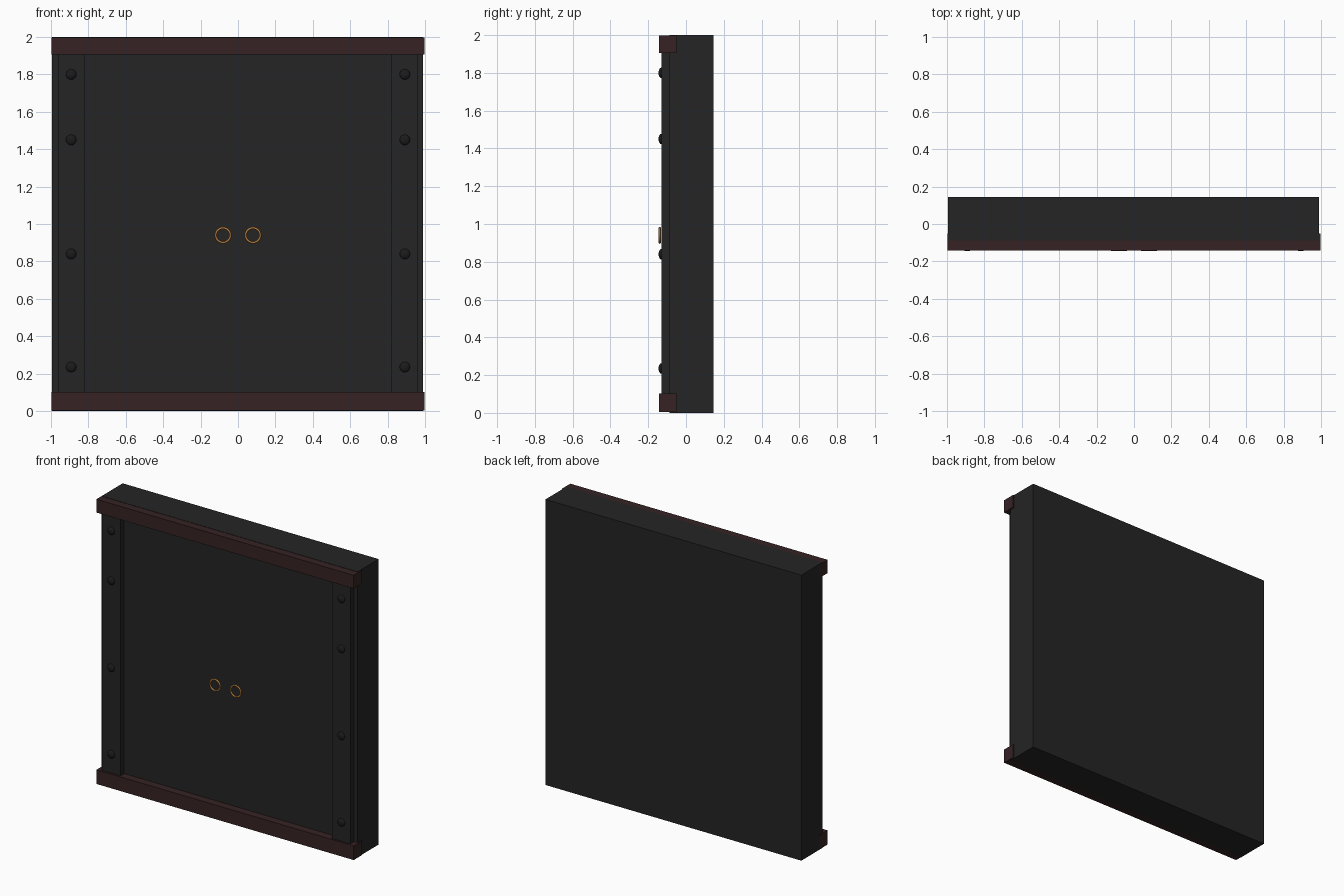
import bpy
import math

cube = bpy.data.objects.get("Cube")
if cube:
    bpy.data.objects.remove(cube, do_unlink=True)


def material(name, rgb, rough=0.6):
    m = bpy.data.materials.new(name)
    m.use_nodes = True
    m.diffuse_color = (*rgb, 1)
    node = m.node_tree.nodes["Principled BSDF"]
    node.inputs["Base Color"].default_value = (*rgb, 1)
    node.inputs["Roughness"].default_value = rough
    return m


charcoal = material("charcoal", (0.018, 0.018, 0.018))
black = material("rivet black", (0.011, 0.011, 0.011))
maroon = material("dark maroon", (0.037, 0.016, 0.017))
brass = material("brass", (0.50, 0.22, 0.05), 0.4)


def finish(name, mat):
    ob = bpy.context.object
    ob.name = name
    ob.data.materials.append(mat)
    return ob


def box(name, lo, hi, mat):
    centre = [(a + b) / 2 for a, b in zip(lo, hi)]
    bpy.ops.mesh.primitive_cube_add(size=1, location=centre)
    ob = finish(name, mat)
    ob.scale = [b - a for a, b in zip(lo, hi)]
    bpy.ops.object.transform_apply(location=False, rotation=False, scale=True)
    return ob


# Cabinet slab
box("cabinet_body", (-0.995, -0.088, 0), (0.988, 0.145, 2), charcoal)

# Top and bottom rails
box("bottom_rail", (-0.997, -0.143, 0.004), (0.997, -0.05, 0.103), maroon)
box("top_rail", (-0.997, -0.143, 1.905), (0.997, -0.05, 1.998), maroon)

for side, s in (("left", 1), ("right", -1)):
    # Raised strip beside the panel
    x0, x1 = sorted((s * 0.82, s * 0.962))
    box(side + "_strip", (x0, -0.13, 0.05), (x1, -0.08, 1.95), charcoal)

    # Domed rivets on the strip
    for i, z in enumerate((0.235, 0.84, 1.45, 1.8)):
        bpy.ops.mesh.primitive_uv_sphere_add(segments=16, ring_count=8, radius=0.028,
                                             location=(s * 0.892, -0.13, z))
        rivet = finish(f"{side}_rivet_{i + 1}", black)
        rivet.scale.y = 0.55
        bpy.ops.object.shade_smooth()

    # Pull ring
    bpy.ops.mesh.primitive_torus_add(major_segments=28, minor_segments=8,
                                     major_radius=0.039, minor_radius=0.006,
                                     location=(s * 0.08, -0.139, 0.94),
                                     rotation=(math.pi / 2, 0, 0))
    finish(side + "_pull_ring", brass)
    bpy.ops.object.shade_smooth()
